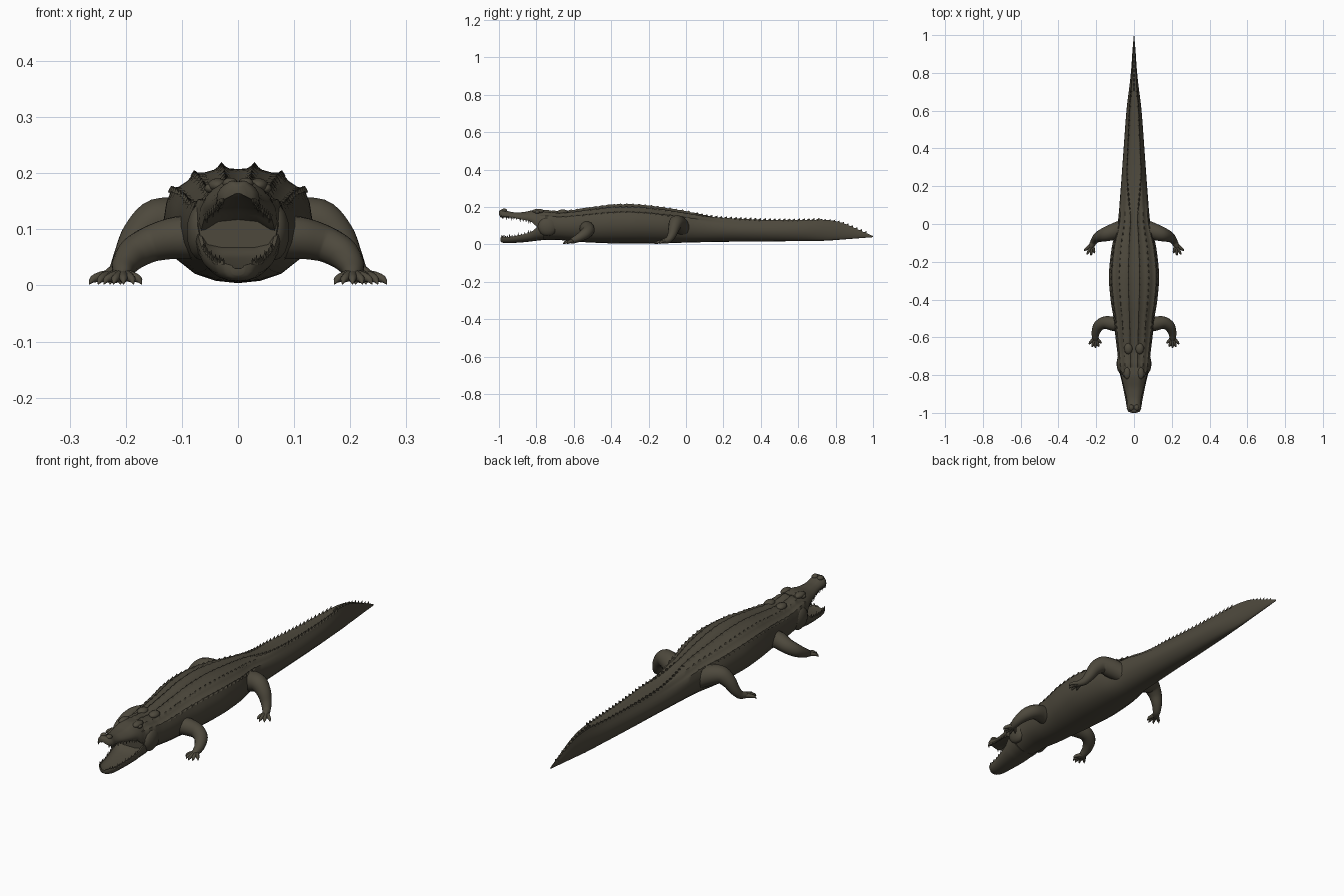
import bpy, bmesh, math
from mathutils import Vector, Quaternion

cube = bpy.data.objects.get("Cube")
if cube:
    bpy.data.objects.remove(cube, do_unlink=True)

hide = bpy.data.materials.new("dark_olive_hide")
hide.use_nodes = True
COLOUR = (0.075, 0.066, 0.046, 1)
hide.diffuse_color = COLOUR
shader = hide.node_tree.nodes["Principled BSDF"]
shader.inputs["Base Color"].default_value = COLOUR
shader.inputs["Roughness"].default_value = 0.8


def finish(name, bm, angle=40, mirror=False):
    bmesh.ops.recalc_face_normals(bm, faces=bm.faces)
    mesh = bpy.data.meshes.new(name)
    bm.to_mesh(mesh)
    bm.free()
    mesh.materials.append(hide)
    ob = bpy.data.objects.new(name, mesh)
    bpy.context.collection.objects.link(ob)
    bpy.ops.object.select_all(action='DESELECT')
    ob.select_set(True)
    bpy.context.view_layer.objects.active = ob
    bpy.ops.object.shade_smooth_by_angle(angle=math.radians(angle))
    if mirror:
        ob.modifiers.new("Mirror", 'MIRROR')
    return ob


def curve(points, steps):
    """Smooth samples through points of any dimension."""
    pts = [Vector(p) for p in points]
    out = []
    for i in range(len(pts) - 1):
        a, b = pts[i], pts[i + 1]
        before, after = pts[max(i - 1, 0)], pts[min(i + 2, len(pts) - 1)]
        ta, tb = (b - before) * 0.45, (after - a) * 0.45
        for k in range(steps):
            t = k / steps
            out.append(a * (2*t**3 - 3*t*t + 1) + ta * (t**3 - 2*t*t + t)
                       + b * (3*t*t - 2*t**3) + tb * (t**3 - t*t))
    return out + [pts[-1]]


def skin(bm, rings):
    """Bridge rings of points and cap both ends."""
    rows = [[bm.verts.new(p) for p in ring] for ring in rings]
    n = len(rows[0])
    for a, b in zip(rows, rows[1:]):
        for i in range(n):
            bm.faces.new((a[i], a[(i + 1) % n], b[(i + 1) % n], b[i]))
    bm.faces.new(rows[0])
    bm.faces.new(rows[-1])


def section_ring(w, y, low, high, half):
    full = list(half) + [(-x, z) for x, z in reversed(half[1:-1])]
    return [(w * x, y, low + (high - low) * z) for x, z in full]


def tube(bm, points, sides=14, steps=5):
    """Round tube along (x, y, z, radius) points."""
    samples = curve(points, steps)
    rings, last, turn = [], Vector((0, 0, 1)), Quaternion()
    for i, s in enumerate(samples):
        a, b = samples[max(i - 1, 0)], samples[min(i + 1, len(samples) - 1)]
        tangent = (b.xyz - a.xyz).normalized()
        turn = last.rotation_difference(tangent) @ turn
        last = tangent
        r = max(s[3], 0.0005)
        ring = []
        for k in range(sides):
            ang = 2 * math.pi * k / sides
            ring.append(s.xyz + turn @ Vector((r * math.cos(ang), r * math.sin(ang), 0)))
        rings.append(ring)
    skin(bm, rings)


def spike(bm, base, tip, rx, ry):
    """Four-sided scute or tooth."""
    x, y, z = base
    top = bm.verts.new(tip)
    ring = [bm.verts.new(p) for p in ((x - rx, y, z), (x, y - ry, z), (x + rx, y, z), (x, y + ry, z))]
    for i in range(4):
        bm.faces.new((ring[i], ring[(i + 1) % 4], top))
    bm.faces.new(ring)


# Trunk and tail: stations are y, half width, bottom, top
TRUNK = [(-0.80, 0.070, 0.022, 0.183), (-0.74, 0.082, 0.025, 0.184), (-0.68, 0.088, 0.024, 0.178),
         (-0.60, 0.098, 0.016, 0.186), (-0.50, 0.108, 0.010, 0.200), (-0.40, 0.124, 0.006, 0.213),
         (-0.27, 0.133, 0.004, 0.215), (-0.12, 0.117, 0.006, 0.198), (0.00, 0.087, 0.010, 0.178),
         (0.18, 0.071, 0.014, 0.146), (0.40, 0.055, 0.016, 0.132), (0.60, 0.040, 0.018, 0.130),
         (0.74, 0.023, 0.020, 0.132), (0.83, 0.014, 0.026, 0.117), (0.92, 0.008, 0.033, 0.080),
         (1.00, 0.001, 0.039, 0.045)]
BODY_HALF = [(0, 0), (.3, .02), (.58, .08), (.82, .2), (.95, .36), (1, .52), (.96, .68), (.88, .80),
             (.80, .81), (.68, .86), (.58, .93), (.46, .93), (.32, .955), (.22, 1.0), (.12, .965), (0, .96)]
TAIL_HALF = [(0, 0), (.3, .02), (.58, .09), (.82, .22), (.96, .36), (1, .50), (.96, .64), (.86, .76),
             (.78, .83), (.71, .89), (.65, .95), (.58, 1.0), (.46, .965), (.32, .95), (.16, .95), (0, .95)]


def ease(y, a, b):
    t = min(max((y - a) / (b - a), 0), 1)
    return t * t * (3 - 2 * t)


stations = curve(TRUNK, 6)
rings = []
for y, w, low, high in stations:
    t = ease(y, 0.0, 0.3)
    ripple = 1 + 0.012 * math.sin(y * 150) * (1 - t)
    half = [(a[0] * (1 - t) + b[0] * t,
             (a[1] * (1 - t) + b[1] * t) * (ripple if i in (7, 10, 13) else 1))
            for i, (a, b) in enumerate(zip(BODY_HALF, TAIL_HALF))]
    rings.append(section_ring(w, y, low, high, half))
bm = bmesh.new()
skin(bm, rings)
finish("trunk_and_tail", bm, 50)


def trunk_at(y):
    for a, b in zip(stations, stations[1:]):
        if a[0] <= y <= b[0]:
            return a.lerp(b, (y - a[0]) / (b[0] - a[0]))
    return stations[-1]


# Paired tail crest, merging into one crest near the tip
bm = bmesh.new()
for i in range(26):
    y = 0.05 + i * 0.026
    _, w, low, high = trunk_at(y)
    h = 0.005 + 0.007 * ease(y, 0.05, 0.35)
    for side in (-1, 1):
        x = side * w * (0.22 + 0.36 * ease(y, 0, 0.3))
        spike(bm, (x, y, high - 0.006), (x * 1.04, y + 0.013, high + h - 0.002), 0.006, 0.015)
for i in range(11):
    y = 0.71 + i * 0.024
    _, w, low, high = trunk_at(y)
    spike(bm, (0, y, high - 0.008), (0, y + 0.016, high + 0.005), 0.005, 0.015)
finish("tail_crest", bm, 20)

# Low keeled scutes on the back
bm = bmesh.new()
for i in range(20):
    y = -0.62 + i * 0.033
    _, w, low, high = trunk_at(y)
    for fx, fz in ((.22, 1.0), (.58, .93), (.88, .80)):
        z = low + (high - low) * fz
        for side in (-1, 1):
            spike(bm, (side * w * fx, y, z - 0.006), (side * w * fx * 1.02, y + 0.008, z + 0.004), 0.008, 0.018)
finish("back_scutes", bm, 50)

# Jaws
UPPER = [(-0.76, 0.072, 0.085, 0.183), (-0.80, 0.070, 0.098, 0.186), (-0.83, 0.062, 0.123, 0.181),
         (-0.87, 0.052, 0.132, 0.173), (-0.92, 0.040, 0.142, 0.172), (-0.95, 0.037, 0.146, 0.178),
         (-0.975, 0.038, 0.148, 0.186), (-0.992, 0.029, 0.152, 0.185), (-1.0, 0.012, 0.160, 0.178)]
UPPER_HALF = [(0, .22), (.5, .18), (.82, .02), (.94, 0), (1, .2), (.96, .45), (.82, .68), (.62, .86),
              (.45, .98), (.25, 1), (0, .97)]
LOWER = [(-0.76, 0.078, 0.024, 0.098), (-0.80, 0.073, 0.020, 0.088), (-0.83, 0.066, 0.016, 0.066),
         (-0.88, 0.055, 0.011, 0.052), (-0.93, 0.045, 0.008, 0.043), (-0.965, 0.039, 0.008, 0.040),
         (-0.985, 0.028, 0.011, 0.040), (-0.993, 0.012, 0.018, 0.036)]
LOWER_HALF = [(0, 0), (.4, .03), (.72, .18), (.92, .45), (1, .8), (.97, 1), (.88, 1), (.74, .78),
              (.4, .7), (0, .7)]
for name, rows, half in (("upper_jaw", UPPER, UPPER_HALF), ("lower_jaw", LOWER, LOWER_HALF)):
    bm = bmesh.new()
    skin(bm, [section_ring(s[1], s[0], s[2], s[3], half) for s in curve(rows, 4)])
    finish(name, bm, 45)

# Teeth along both jaw rims
bm = bmesh.new()
for rows, level, sign in ((UPPER, 2, -1), (LOWER, 3, 1)):
    rim = curve(rows[2:-1], 3)
    for i, s in enumerate(rim):
        size = 0.010 + 0.006 * (i % 3 == 1)
        for side in (-1, 1):
            x, z = side * s[1] * 0.93, s[level]
            spike(bm, (x, s[0], z - sign * 0.003), (x, s[0], z + sign * size), 0.004, 0.005)
finish("teeth", bm, 20)


def bump(name, x, y, z, size):
    bm = bmesh.new()
    bmesh.ops.create_uvsphere(bm, u_segments=14, v_segments=8, radius=1)
    for v in bm.verts:
        v.co = Vector((x, y, z)) + Vector(a * b for a, b in zip(v.co, size))
    finish(name, bm, 60, mirror=True)


# Brow, eye, nostril, jaw muscle and nape swellings
bump("brows", 0.036, -0.79, 0.178, (0.018, 0.032, 0.013))
bump("eyes", 0.048, -0.795, 0.173, (0.012, 0.014, 0.009))
bump("nostrils", 0.014, -0.972, 0.182, (0.014, 0.016, 0.010))
bump("jaw_muscles", 0.066, -0.74, 0.095, (0.026, 0.055, 0.050))
bump("nape_scutes", 0.030, -0.66, 0.172, (0.022, 0.030, 0.015))


def limb(name, path, foot, toe_tips):
    bm = bmesh.new()
    tube(bm, path)
    fx, fy, fz = foot
    for tx, ty in toe_tips:
        mx, my = (fx + tx) / 2, (fy + ty) / 2
        tube(bm, [(fx, fy, fz, 0.011), (mx, my, 0.016, 0.009),
                  (mx * .3 + tx * .7, my * .3 + ty * .7, 0.011, 0.0065), (tx, ty, 0.002, 0.0008)], 8, 3)
    finish(name, bm, 60, mirror=True)


# Limbs, modelled on the left and mirrored
limb("front_legs",
     [(0.06, -0.535, 0.085, 0.040), (0.11, -0.528, 0.085, 0.038), (0.155, -0.522, 0.074, 0.033),
      (0.187, -0.540, 0.056, 0.029), (0.203, -0.575, 0.035, 0.022), (0.205, -0.605, 0.021, 0.016),
      (0.205, -0.622, 0.016, 0.009)],
     (0.205, -0.600, 0.019),
     [(0.172, -0.632), (0.186, -0.650), (0.204, -0.657), (0.222, -0.652), (0.239, -0.636)])
limb("hind_legs",
     [(0.05, -0.015, 0.085, 0.042), (0.10, -0.038, 0.108, 0.045), (0.145, -0.053, 0.115, 0.039),
      (0.178, -0.064, 0.088, 0.031), (0.198, -0.075, 0.052, 0.024), (0.213, -0.094, 0.025, 0.018),
      (0.226, -0.118, 0.018, 0.014), (0.231, -0.130, 0.015, 0.008)],
     (0.222, -0.108, 0.018),
     [(0.209, -0.155), (0.228, -0.168), (0.249, -0.162), (0.265, -0.141)])
